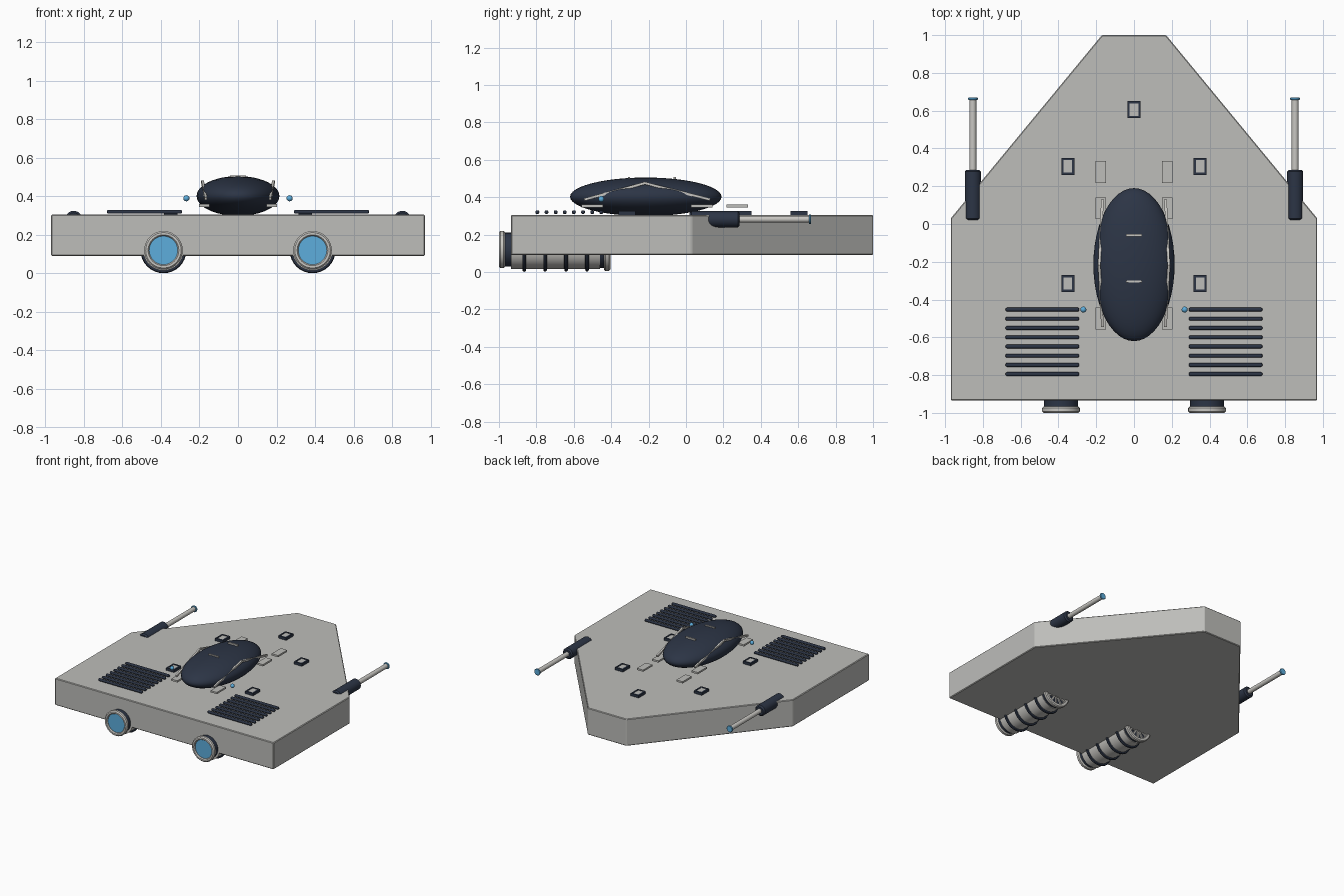
import bpy, bmesh, math
from mathutils import Vector

cube = bpy.data.objects.get("Cube")
if cube:
    bpy.data.objects.remove(cube, do_unlink=True)


def material(name, rgb):
    m = bpy.data.materials.new(name)
    m.use_nodes = True
    m.diffuse_color = (*rgb, 1)
    m.node_tree.nodes["Principled BSDF"].inputs["Base Color"].default_value = (*rgb, 1)
    return m


HULL = material("hull grey", (0.51, 0.51, 0.49))
TRIM = material("trim light grey", (0.58, 0.57, 0.54))
DARK = material("dark navy", (0.025, 0.035, 0.06))
BLUE = material("glow blue", (0.11, 0.42, 0.72))


def finish(name, bm, mat, smooth=False):
    bmesh.ops.recalc_face_normals(bm, faces=bm.faces)
    mesh = bpy.data.meshes.new(name)
    bm.to_mesh(mesh)
    bm.free()
    mesh.materials.append(mat)
    obj = bpy.data.objects.new(name, mesh)
    bpy.context.collection.objects.link(obj)
    if smooth:
        bpy.ops.object.select_all(action="DESELECT")
        obj.select_set(True)
        bpy.context.view_layer.objects.active = obj
        bpy.ops.object.shade_smooth_by_angle(angle=math.radians(35))
    return obj


def box(name, centre, size, mat):
    bm = bmesh.new()
    bmesh.ops.create_cube(bm, size=1)
    bmesh.ops.scale(bm, vec=size, verts=bm.verts)
    bmesh.ops.translate(bm, vec=centre, verts=bm.verts)
    return finish(name, bm, mat)


def ellipsoid(name, centre, radii, mat, segments=48):
    bm = bmesh.new()
    bmesh.ops.create_uvsphere(bm, u_segments=segments, v_segments=segments // 2, radius=1)
    bmesh.ops.scale(bm, vec=radii, verts=bm.verts)
    bmesh.ops.translate(bm, vec=centre, verts=bm.verts)
    return finish(name, bm, mat, True)


def lathe(name, x, z, profile, mat, axis="Y", steps=32):
    """Spin (radius, distance) points about an axis through the origin, then place it."""
    bm = bmesh.new()
    verts = [bm.verts.new((r, d, 0)) for r, d in profile]
    edges = [bm.edges.new(pair) for pair in zip(verts, verts[1:])]
    bmesh.ops.spin(bm, geom=verts + edges, cent=(0, 0, 0), axis=(0, 1, 0),
                   angle=math.tau, steps=steps, use_duplicate=False)
    bmesh.ops.remove_doubles(bm, verts=bm.verts, dist=0.0001)
    bmesh.ops.translate(bm, vec=(x, 0, z), verts=bm.verts)
    return finish(name, bm, mat, True)


def rod(name, x, z, y0, y1, r, mat, chamfer=0.0):
    c = chamfer
    return lathe(name, x, z, [(0, y0), (r - c, y0), (r, y0 + c),
                              (r, y1 - c), (r - c, y1), (0, y1)], mat)


def strut(name, a, b, width, mat):
    a, b = Vector(a), Vector(b)
    obj = box(name, (0, 0, 0), (width, width, (b - a).length + width / 2), mat)
    obj.rotation_mode = "QUATERNION"
    obj.rotation_quaternion = (b - a).to_track_quat("Z", "Y")
    obj.location = (a + b) / 2
    return obj


# Wedge hull
outline = [(0.97, -0.935), (0.97, 0.03), (0.17, 1.0)]
outline += [(-x, y) for x, y in reversed(outline)]
bm = bmesh.new()
base = bm.faces.new([bm.verts.new((x, y, 0.09)) for x, y in outline])
top = bmesh.ops.extrude_face_region(bm, geom=[base], use_keep_orig=True)["geom"]
bmesh.ops.translate(bm, vec=(0, 0, 0.215),
                    verts=[g for g in top if isinstance(g, bmesh.types.BMVert)])
hull = finish("hull", bm, HULL)
bevel = hull.modifiers.new("edge", "BEVEL")
bevel.width, bevel.segments = 0.005, 1

# Canopy and its crossbars
ellipsoid("canopy", (0, -0.215, 0.402), (0.215, 0.405, 0.103), DARK)
for y in (-0.06, -0.305):
    box("canopy_crossbar", (0, y, 0.503), (0.085, 0.012, 0.012), TRIM)


# Raised hatch: dark frame around a light panel
def hatch(x, y):
    w, d, t = 0.07, 0.09, 0.012
    for s in (-1, 1):
        box("hatch_frame_side", (x + s * (w - t) / 2, y, 0.314), (t, d, 0.024), DARK)
        box("hatch_frame_end", (x, y + s * (d - t) / 2, 0.314), (w, t, 0.024), DARK)
    box("hatch_panel", (x, y, 0.312), (w - t, d - t, 0.022), HULL)


hatch(0, 0.605)

for side, s in (("left", 1), ("right", -1)):
    for y in (0.305, -0.315):
        hatch(s * 0.35, y)

    # Canopy rails, bent at the middle
    peak = (s * 0.184, -0.22, 0.475)
    for y in (-0.54, 0.125):
        strut(side + "_canopy_rail", (s * 0.167, y, 0.388), peak, 0.014, TRIM)

    # Thin plates beside the canopy
    for y in (0.275, 0.083, -0.5):
        box(side + "_deck_plate", (s * 0.175, y, 0.353), (0.056, 0.115, 0.014), HULL)

    # Marker lamp
    ellipsoid(side + "_lamp", (s * 0.268, -0.453, 0.39), (0.016,) * 3, BLUE, 16)

    # Cooling louvres
    for i in range(8):
        bar = box(side + "_louvre", (s * 0.485, -0.453 - i * 0.0488, 0.32),
                  (0.39, 0.02, 0.02), DARK)
        soft = bar.modifiers.new("round", "BEVEL")
        soft.width, soft.segments = 0.008, 3

    # Engine pod
    ex, ez = s * 0.387, 0.12
    rod(side + "_engine_body", ex, ez, -0.935, -0.46, 0.105, TRIM)
    for y in (-0.865, -0.753, -0.641, -0.529):
        lathe(side + "_engine_band", ex, ez,
              [(0.1, y - 0.011), (0.115, y - 0.008), (0.119, y),
               (0.115, y + 0.008), (0.1, y + 0.011)], DARK)
    rod(side + "_engine_neck", ex, ez, -0.465, -0.43, 0.1, DARK)
    lathe(side + "_intake_ring", ex, ez,
          [(0.085, -0.43), (0.108, -0.438), (0.115, -0.43), (0.115, -0.412),
           (0.108, -0.405), (0.09, -0.405), (0.085, -0.43)], TRIM)
    rod(side + "_intake_hub", ex, ez, -0.435, -0.41, 0.035, TRIM)
    for i in range(12):
        a = math.tau * i / 12
        d = Vector((math.cos(a), 0, math.sin(a)))
        c = Vector((ex, -0.42, ez))
        strut(side + "_intake_vane", c + d * 0.03, c + d * 0.088, 0.012, TRIM)

    # Exhaust nozzle with glowing disc
    rod(side + "_nozzle_collar", ex, ez, -0.972, -0.93, 0.09, DARK)
    lathe(side + "_nozzle_rim", ex, ez,
          [(0.074, -0.965), (0.074, -0.992), (0.08, -1.0), (0.092, -1.0), (0.1, -0.992),
           (0.1, -0.975), (0.092, -0.967), (0.074, -0.965)], TRIM)
    rod(side + "_nozzle_glow", ex, ez, -0.988, -0.96, 0.076, BLUE)

    # Wing gun
    gx, gz = s * 0.853, 0.282
    rod(side + "_gun_sleeve", gx, gz, 0.02, 0.287, 0.043, DARK, 0.01)
    rod(side + "_gun_barrel", gx, gz, 0.28, 0.66, 0.018, TRIM)
    rod(side + "_gun_tip", gx, gz, 0.657, 0.669, 0.026, BLUE, 0.003)
